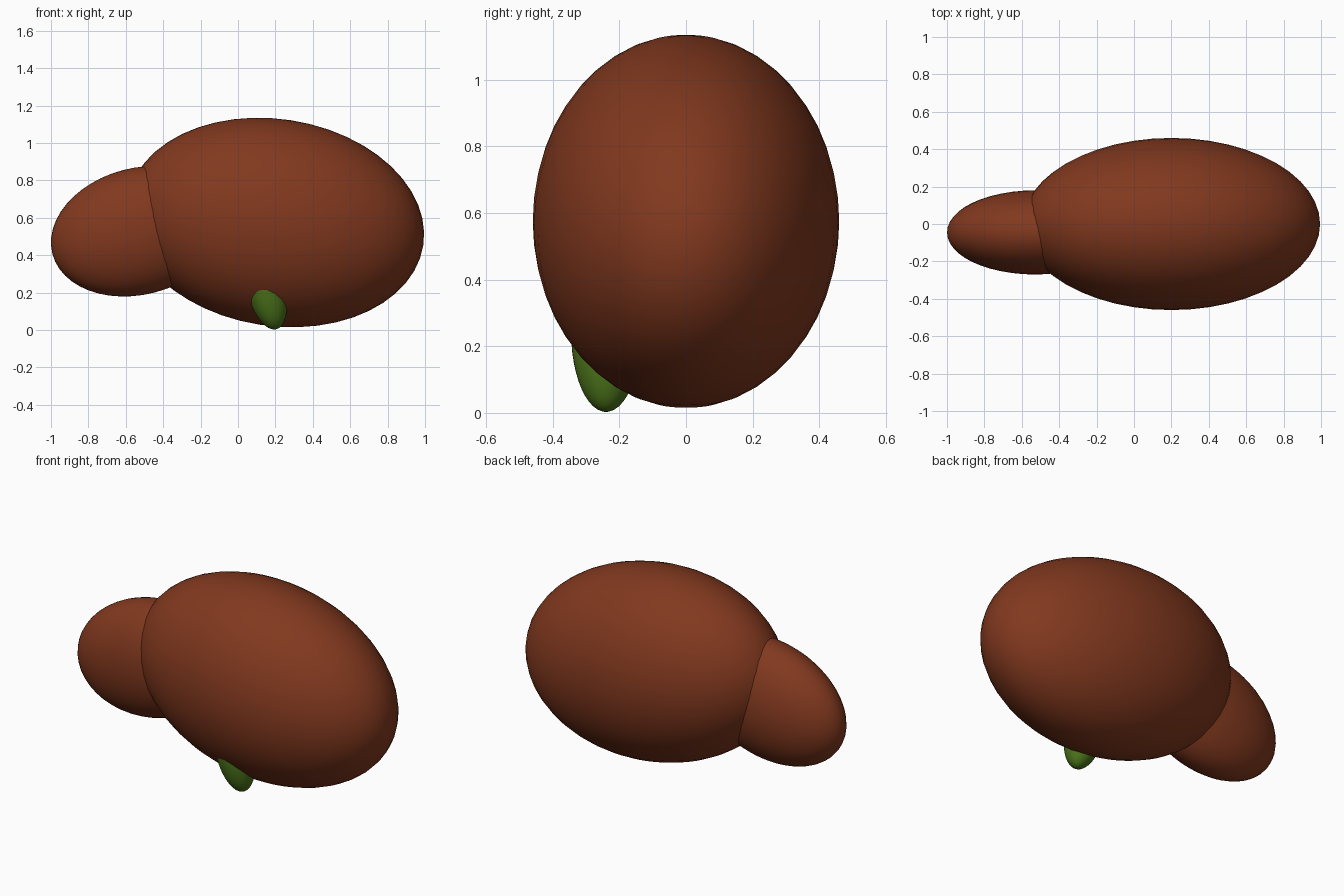
import bpy
from math import radians

if "Cube" in bpy.data.objects:
    bpy.data.objects.remove(bpy.data.objects["Cube"])


def material(name, rgb):
    m = bpy.data.materials.new(name)
    m.diffuse_color = (*rgb, 1.0)
    m.use_nodes = True
    m.node_tree.nodes["Principled BSDF"].inputs["Base Color"].default_value = m.diffuse_color
    return m


def ellipsoid(name, centre, radii, tilt, mat):
    """Smooth ellipsoid tilted about the y axis (degrees)."""
    bpy.ops.mesh.primitive_uv_sphere_add(segments=48, ring_count=24, location=centre)
    ob = bpy.context.object
    ob.name = name
    ob.scale = radii
    ob.rotation_euler = (0, radians(tilt), 0)
    ob.data.materials.append(mat)
    bpy.ops.object.shade_smooth()
    return ob


brown = material("brown", (0.22, 0.04, 0.013))
green = material("green", (0.07, 0.17, 0.01))

# Large main body, leaning slightly down to the right
ellipsoid("body", (0.20, 0.0, 0.575), (0.80, 0.46, 0.553), 8.8, brown)

# Smaller lobe at the left end, a little towards the front
ellipsoid("end_lobe", (-0.53, -0.045, 0.528), (0.478, 0.225, 0.338), -14.7, brown)

# Small green nub under the front of the body
ellipsoid("green_nub", (0.145, -0.24, 0.243), (0.106, 0.105, 0.246), -14.0, green)
